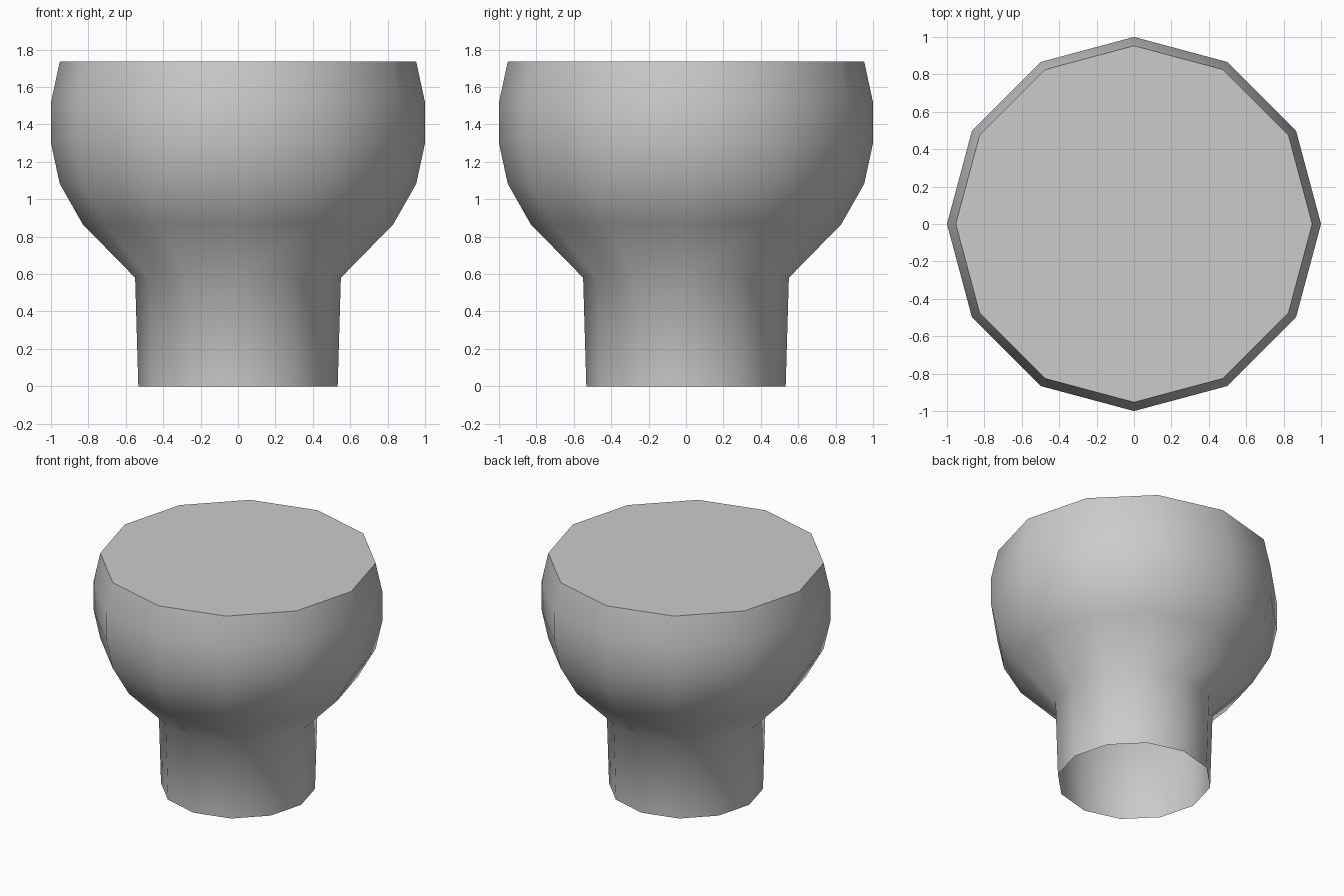
import bpy, bmesh, math

if "Cube" in bpy.data.objects:
    bpy.data.objects.remove(bpy.data.objects["Cube"])

SIDES = 12
# Radius and height from the foot of the neck up to the flat top
PROFILE = [(0.533, 0), (0.55, 0.58), (0.83, 0.866), (0.953, 1.083),
           (1.0, 1.30), (1.0, 1.517), (0.953, 1.735)]

bm = bmesh.new()

# Rings of the turned knob
rings = []
for r, z in PROFILE:
    rings.append([bm.verts.new((r * math.cos(math.tau * i / SIDES),
                                r * math.sin(math.tau * i / SIDES), z))
                  for i in range(SIDES)])

# Side walls, open at the bottom
for low, high in zip(rings, rings[1:]):
    for i in range(SIDES):
        j = (i + 1) % SIDES
        bm.faces.new((low[i], low[j], high[j], high[i]))

# Flat cap
bm.faces.new(rings[-1])

mesh = bpy.data.meshes.new("knob")
bm.to_mesh(mesh)
bm.free()
knob = bpy.data.objects.new("knob", mesh)
bpy.context.collection.objects.link(knob)

# Smooth walls with a crisp top rim
bpy.context.view_layer.objects.active = knob
knob.select_set(True)
bpy.ops.object.shade_smooth_by_angle(angle=math.radians(60))
